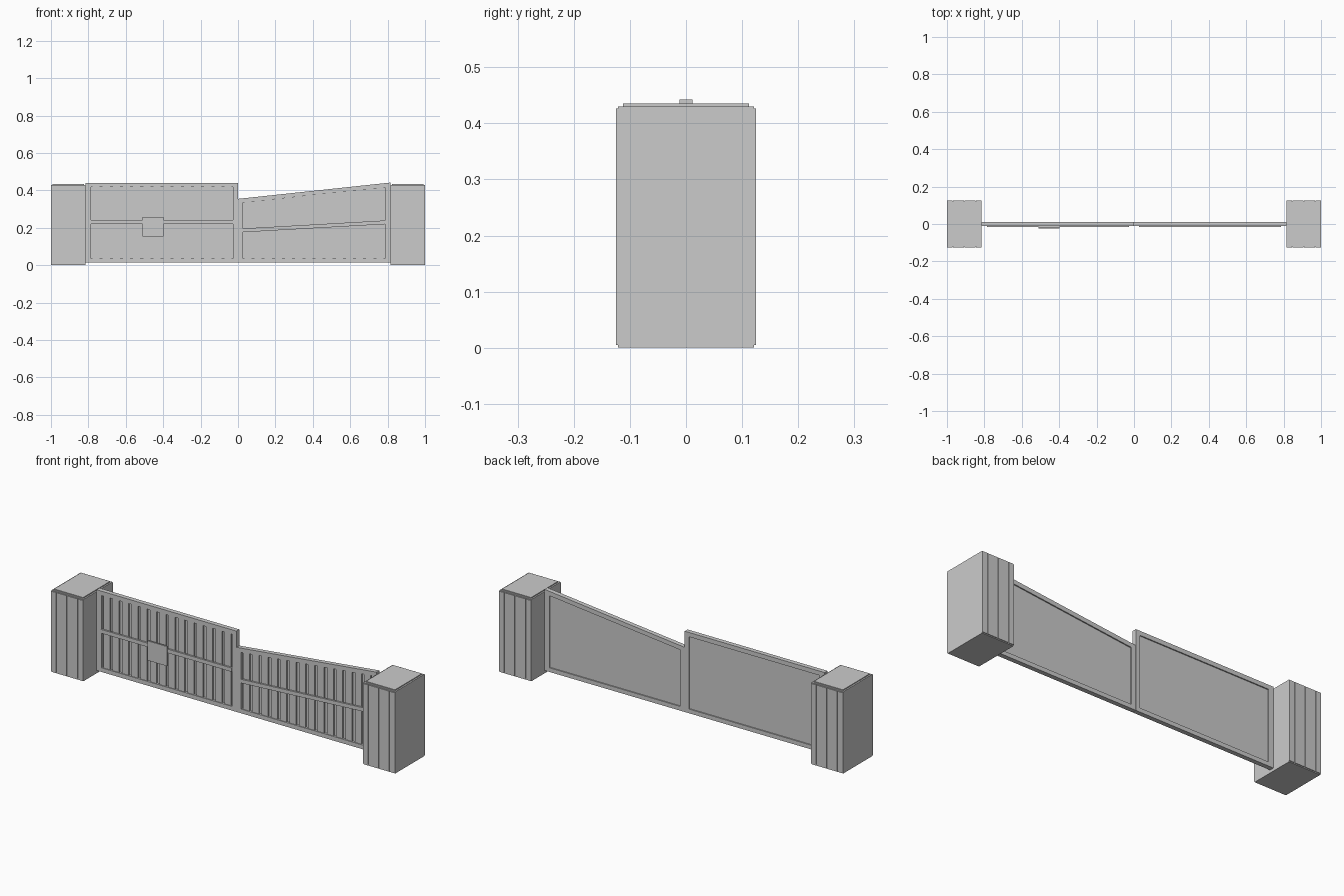
import bpy, bmesh

if "Cube" in bpy.data.objects:
    bpy.data.objects.remove(bpy.data.objects["Cube"])

grey = bpy.data.materials.new("plain grey")
grey.diffuse_color = (0.6, 0.6, 0.6, 1)
grey.use_nodes = True
grey.node_tree.nodes["Principled BSDF"].inputs["Base Color"].default_value = grey.diffuse_color


def prism(name, outline, y0, y1):
    """Extrude an (x, z) outline from y0 to y1."""
    bm = bmesh.new()
    face = bm.faces.new([bm.verts.new((x, y0, z)) for x, z in outline])
    ext = bmesh.ops.extrude_face_region(bm, geom=[face])
    for v in ext["geom"]:
        if isinstance(v, bmesh.types.BMVert):
            v.co.y = y1
    bmesh.ops.recalc_face_normals(bm, faces=bm.faces)
    me = bpy.data.meshes.new(name)
    bm.to_mesh(me)
    bm.free()
    me.materials.append(grey)
    ob = bpy.data.objects.new(name, me)
    bpy.context.collection.objects.link(ob)
    return ob


def box(name, x0, x1, y0, y1, z0, z1):
    return prism(name, [(x0, z0), (x1, z0), (x1, z1), (x0, z1)], y0, y1)


# Gate posts: core, cap slab, and grooved boards on front and back
for side, x0, x1 in (("left", -1.0, -0.815), ("right", 0.815, 1.0)):
    box(side + "_post_core", x0, x1, -0.121, 0.121, 0, 0.43)
    box(side + "_post_cap", x0 + 0.008, x1 - 0.008, -0.112, 0.112, 0.43, 0.435)
    mid, g = (x0 + x1) / 2, 0.002
    edges = [x0, mid - 0.062, mid, mid + 0.062, x1]
    for a, b in zip(edges, edges[1:]):
        for s, where in ((-1, "front"), (1, "back")):
            box(f"{side}_post_{where}_board",
                a if a == x0 else a + g, b if b == x1 else b - g,
                s * 0.121, s * 0.125, 0.005, 0.426)


def leaf(side, x0, x1, top0, top1, mid0, mid1, w0, w1):
    """A gate leaf whose top and middle rails run between two heights."""
    def lerp(a, b, x):
        return a + (b - a) * (x - x0) / (x1 - x0)

    def top(x):
        return lerp(top0, top1, x)

    def middle(x):
        return lerp(mid0, mid1, x)

    def strip(name, a, b, low, high, y0, y1):
        prism(f"{side}_{name}",
              [(a, low(a)), (b, low(b)), (b, high(b)), (a, high(a))], y0, y1)

    def base(x):
        return 0.015

    def rail_bottom(x):
        return top(x) - 0.023

    a, b = x0 + w0, x1 - w1
    # Frame
    strip("outer_stile", x0, a, base, top, -0.012, 0.012)
    strip("inner_stile", b, x1, base, top, -0.012, 0.012)
    strip("top_rail", a, b, rail_bottom, top, -0.012, 0.012)
    strip("bottom_rail", a, b, base, lambda x: 0.037, -0.012, 0.012)
    # Backing sheet and upright slats
    strip("sheet", a, b, lambda x: 0.037, rail_bottom, 0.0, 0.006)
    n = 14
    pitch = (b - a) / n
    for i in range(n):
        c = a + (i + 0.5) * pitch
        strip("slat", c - 0.019, c + 0.019, lambda x: 0.037, rail_bottom, -0.008, 0.0)
    # Middle rail across the slats
    strip("middle_rail", a, b, lambda x: middle(x) - 0.01,
          lambda x: middle(x) + 0.01, -0.017, -0.008)


leaf("left_gate", -0.815, -0.001, 0.44, 0.44, 0.231, 0.231, 0.029, 0.025)
leaf("right_gate", 0.001, 0.815, 0.355, 0.442, 0.185, 0.231, 0.025, 0.029)

# Square lock plate on the left gate
box("lock_plate", -0.51, -0.397, -0.025, -0.017, 0.155, 0.258)
